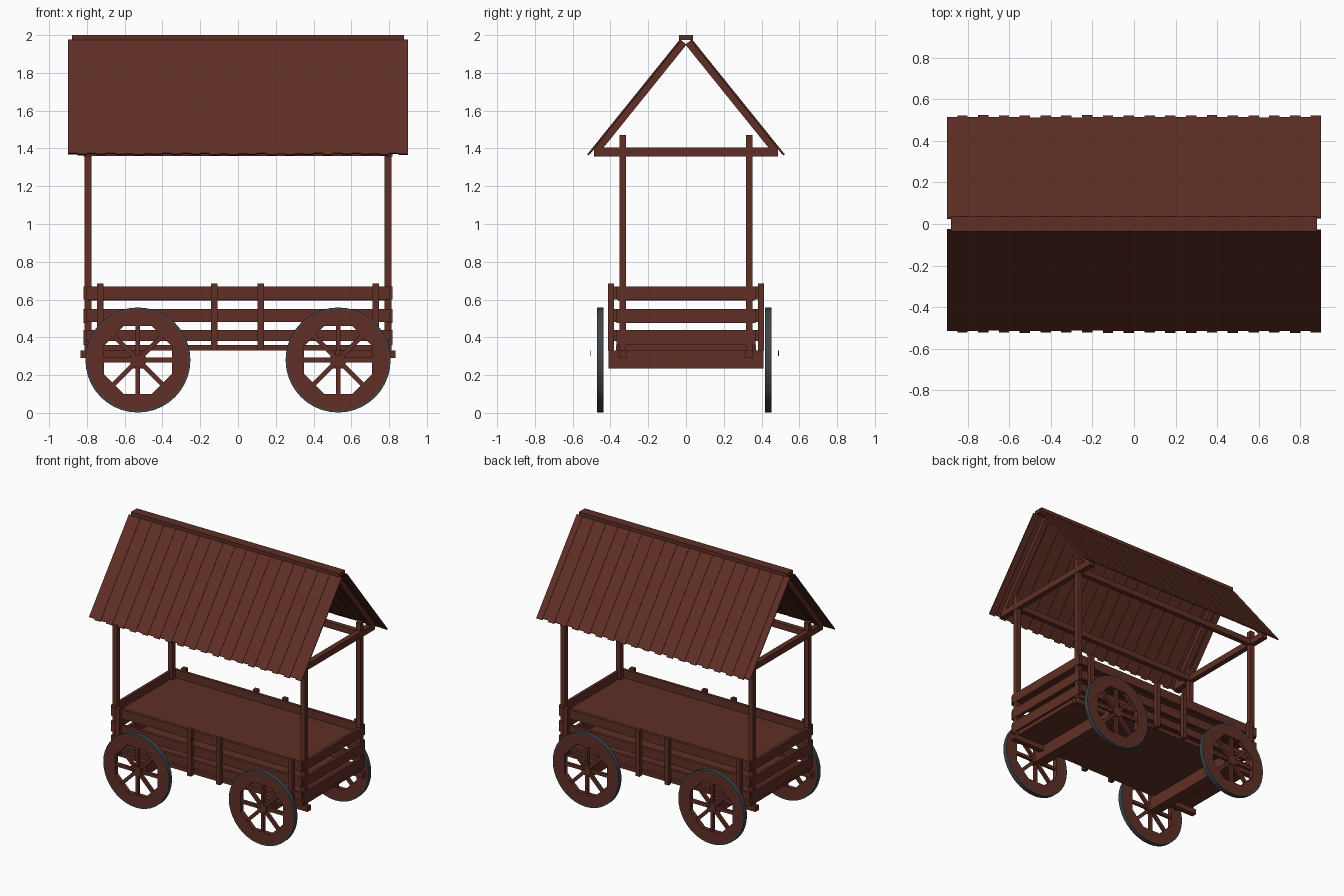
import bpy, bmesh, math, random
from mathutils import Vector, Matrix

if "Cube" in bpy.data.objects:
    bpy.data.objects.remove(bpy.data.objects["Cube"])

random.seed(4)


def material(name, rgb):
    m = bpy.data.materials.new(name)
    m.diffuse_color = (*rgb, 1)
    m.use_nodes = True
    m.node_tree.nodes["Principled BSDF"].inputs["Base Color"].default_value = m.diffuse_color
    return m


WOOD = material("dark red brown wood", (0.115, 0.028, 0.019))
IRON = material("dark iron", (0.05, 0.058, 0.062))


def finish(name, bm, mat=WOOD):
    bmesh.ops.recalc_face_normals(bm, faces=bm.faces)
    me = bpy.data.meshes.new(name)
    bm.to_mesh(me)
    bm.free()
    me.materials.append(mat)
    ob = bpy.data.objects.new(name, me)
    bpy.context.collection.objects.link(ob)
    return ob


def add_prism(bm, pts, offset):
    """Extrude a closed outline of 3D points by offset."""
    a = [bm.verts.new(p) for p in pts]
    b = [bm.verts.new(Vector(p) + Vector(offset)) for p in pts]
    bm.faces.new(a)
    bm.faces.new(b[::-1])
    n = len(a)
    for i in range(n):
        j = (i + 1) % n
        bm.faces.new((a[i], b[i], b[j], a[j]))


def box(name, x, y, z):
    bm = bmesh.new()
    pts = [(x[0], y[0], z[0]), (x[1], y[0], z[0]), (x[1], y[1], z[0]), (x[0], y[1], z[0])]
    add_prism(bm, pts, (0, 0, z[1] - z[0]))
    return finish(name, bm)


def mid(c, w):
    return (c - w / 2, c + w / 2)


# Bed: underside floor and raised deck
box("bed_floor", (-0.8, 0.8), (-0.37, 0.37), (0.33, 0.36))
box("bed_deck", (-0.795, 0.795), (-0.362, 0.362), (0.595, 0.61))

# Side and end boards, stakes, posts, frame
for s in (-1, 1):
    for z in ((0.38, 0.44), (0.48, 0.55), (0.60, 0.67)):
        box("side_board", (-0.805, 0.805), mid(s * 0.374, 0.022), z)
    for z in ((0.36, 0.44), (0.475, 0.55), (0.60, 0.67)):
        box("end_board", mid(s * 0.806, 0.022), (-0.368, 0.368), z)
    for x in (-0.73, -0.125, 0.12, 0.73):
        box("side_stake", mid(x, 0.035), mid(s * 0.398, 0.032), (0.33, 0.685))
    box("top_plate", (-0.795, 0.795), mid(s * 0.335, 0.036), (1.36, 1.405))
    box("tie_beam", mid(s * 0.797, 0.04), (-0.488, 0.488), (1.358, 1.405))
    box("axle_beam", mid(s * 0.53, 0.08), (-0.41, 0.41), (0.235, 0.33))
    for t in (-1, 1):
        box("corner_post", mid(s * 0.795, 0.037), mid(t * 0.335, 0.036), (0.33, 1.47))
        box("frame_stub", mid(s * 0.70, 0.27), mid(t * 0.335, 0.04), (0.29, 0.33))

# Roof: ridge board, end rafters, alternating planks
box("ridge_board", (-0.88, 0.88), (-0.036, 0.036), (1.973, 2.0))
TOP = Vector((0, 0.032, 1.978))
DOWN = Vector((0, 0.49, -0.608)).normalized()
OUT = Vector((0, 0.608, 0.49)).normalized()


def slope_bar(bm, side, x0, x1, length, depth, thick):
    p = TOP - OUT * depth
    pts = [p, p + DOWN * length, p + DOWN * length - OUT * thick, p - OUT * thick]
    add_prism(bm, [(x0, q.y * side, q.z) for q in pts], (x1 - x0, 0, 0))


COUNT = 36
W = 1.8 / COUNT
for side, label in ((-1, "front"), (1, "back")):
    bm = bmesh.new()
    for i in range(COUNT):
        length = 0.772 + (0.01 if i % 2 else 0) + random.uniform(-0.002, 0.002)
        x0 = -0.9 + i * W
        slope_bar(bm, side, x0, x0 + W, length, 0 if i % 2 else 0.003, 0.008)
    finish(label + "_roof_planks", bm)
    for x in (-0.797, 0.797):
        bm = bmesh.new()
        slope_bar(bm, side, x - 0.02, x + 0.02, 0.735, 0.011, 0.034)
        finish(label + "_rafter", bm)

# Wheels
R, R_IN, APO, CZ = 0.278, 0.268, 0.18, 0.28
STEP = math.pi / 4


def corner(k):
    r, a = APO / math.cos(STEP / 2), (k - 0.5) * STEP
    return r * math.cos(a), r * math.sin(a)


def rim_angle(k):
    """Where edge k of the inner octagon, extended, meets the rim."""
    return k * STEP + math.acos(APO / R_IN)


def wheel(cx, y0, y1):
    th = y1 - y0
    bm = bmesh.new()
    # Rim pieces in a pinwheel pattern around an octagonal opening
    for k in range(8):
        a0, a1 = rim_angle(k - 1), rim_angle(k)
        arc = [a0 + (a1 - a0) * i / 5 for i in range(6)]
        pts = [corner(k)] + [(R_IN * math.cos(a), R_IN * math.sin(a)) for a in arc] + [corner(k + 1)]
        add_prism(bm, [(cx + p[0], y0, CZ + p[1]) for p in pts], (0, th, 0))
    finish("wheel_rim", bm)
    # Spokes and hub
    bm = bmesh.new()
    for k in range(8):
        rot = Matrix.Rotation(k * STEP, 3, 'Y')
        pts = [Vector(p) for p in ((0.02, 0, -0.012), (0.185, 0, -0.012), (0.185, 0, 0.012), (0.02, 0, 0.012))]
        add_prism(bm, [rot @ p + Vector((cx, y0 + 0.007, CZ)) for p in pts], (0, th - 0.014, 0))
    finish("wheel_spokes", bm)
    bm = bmesh.new()
    ring = [i * math.pi / 6 for i in range(12)]
    add_prism(bm, [(cx + 0.04 * math.cos(a), y0, CZ + 0.04 * math.sin(a)) for a in ring], (0, th, 0))
    finish("wheel_hub", bm)
    # Iron tyre
    bm = bmesh.new()
    n, loops = 40, []
    for r, y in ((R, y0), (R, y1), (R_IN - 0.002, y1), (R_IN - 0.002, y0)):
        loops.append([bm.verts.new((cx + r * math.cos(2 * math.pi * i / n), y,
                                    CZ + r * math.sin(2 * math.pi * i / n))) for i in range(n)])
    for a in range(4):
        p, q = loops[a], loops[(a + 1) % 4]
        for i in range(n):
            j = (i + 1) % n
            bm.faces.new((p[i], p[j], q[j], q[i]))
    tyre = finish("wheel_tyre", bm, IRON)
    bpy.ops.object.select_all(action='DESELECT')
    tyre.select_set(True)
    bpy.context.view_layer.objects.active = tyre
    bpy.ops.object.shade_smooth_by_angle(angle=math.radians(35))


for cx in (-0.53, 0.53):
    wheel(cx, -0.471, -0.436)
    wheel(cx, 0.418, 0.453)
    # Thin axle end plates
    for y in (-0.507, 0.49):
        box("axle_end_plate", mid(cx, 0.03), mid(y, 0.005), (0.30, 0.33))
